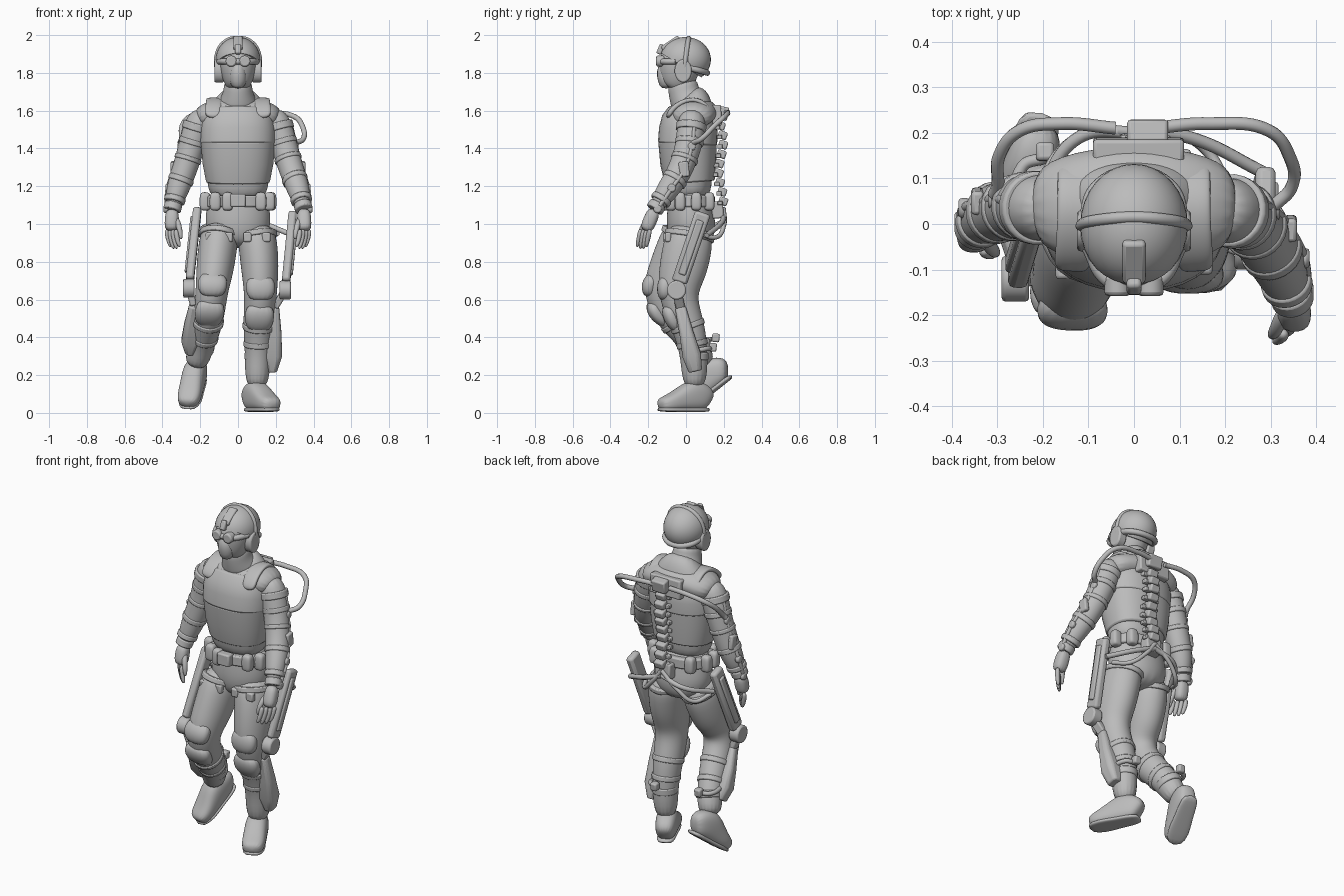
import bpy, bmesh
from math import sin, cos, pi, copysign, radians
from mathutils import Vector, Matrix

if "Cube" in bpy.data.objects:
    bpy.data.objects.remove(bpy.data.objects["Cube"])

grey = bpy.data.materials.new("plain grey")
grey.use_nodes = True
grey.diffuse_color = (.5, .5, .5, 1)
grey.node_tree.nodes["Principled BSDF"].inputs["Base Color"].default_value = (.5, .5, .5, 1)


def finish(name, bm, smooth=0, bevel=0):
    bmesh.ops.recalc_face_normals(bm, faces=bm.faces)
    mesh = bpy.data.meshes.new(name)
    bm.to_mesh(mesh)
    bm.free()
    mesh.materials.append(grey)
    mesh.shade_smooth()
    obj = bpy.data.objects.new(name, mesh)
    bpy.context.collection.objects.link(obj)
    if smooth:
        obj.modifiers.new("Rounding", "SUBSURF").levels = smooth
        obj.modifiers["Rounding"].render_levels = smooth
    else:
        mesh.set_sharp_from_angle(angle=radians(40))
    if bevel:
        edge = obj.modifiers.new("Soft edge", "BEVEL")
        edge.width, edge.segments = bevel, 2


def loft(name, rings, square=1, smooth=2, bevel=0, sides=16, place=Matrix()):
    """Skin elliptical rings (x, y, z, half width, half depth) set across their path."""
    bm = bmesh.new()
    points = [Vector(ring[:3]) for ring in rings]
    last = len(points) - 1
    phase = pi / sides
    loops = []
    for i, (point, ring) in enumerate(zip(points, rings)):
        along = (points[min(i + 1, last)] - points[max(i - 1, 0)]).normalized()
        ref = Vector((0, 1, 0)) if abs(along.x) > .9 else Vector((1, 0, 0))
        u = (ref - along * ref.dot(along)).normalized()
        v = along.cross(u)
        loop = []
        for k in range(sides):
            angle = phase + k * 2 * pi / sides
            c, s = cos(angle), sin(angle)
            c = copysign(abs(c) ** square, c) / cos(phase)
            s = copysign(abs(s) ** square, s) / cos(phase)
            loop.append(bm.verts.new(place @ (point + u * c * ring[3] + v * s * ring[4])))
        loops.append(loop)
    for low, high in zip(loops, loops[1:]):
        for k in range(sides):
            n = (k + 1) % sides
            bm.faces.new((low[k], low[n], high[n], high[k]))
    bm.faces.new(loops[0])
    bm.faces.new(loops[-1])
    finish(name, bm, smooth, bevel)


def bar(name, start, end, across, deep, bevel=.008):
    loft(name, [(*start, across, deep), (*end, across, deep)], smooth=0, bevel=bevel, sides=4)


def disc(name, centre, axis, radius, depth, tall=1):
    half = Vector(axis) * depth / 2
    centre = Vector(centre)
    loft(name, [(*(centre - half), radius, radius * tall),
                (*(centre + half), radius, radius * tall)], smooth=0, bevel=.008, sides=24)


def cuff(name, path, i, f, across, deep, height=.03):
    """A strap wrapped round a limb between two of its points."""
    a, b = Vector(path[i]), Vector(path[i + 1])
    mid, half = a.lerp(b, f), (b - a).normalized() * height / 2
    loft(name, [(*(mid - half), across, deep), (*(mid + half), across, deep)],
         smooth=0, bevel=.006, sides=24)


def hose(name, points, radius):
    curve = bpy.data.curves.new(name, "CURVE")
    curve.dimensions = "3D"
    curve.bevel_depth, curve.bevel_resolution, curve.use_fill_caps = radius, 3, True
    spline = curve.splines.new("BEZIER")
    spline.bezier_points.add(len(points) - 1)
    for knot, point in zip(spline.bezier_points, points):
        knot.co = point
        knot.handle_left_type = knot.handle_right_type = "AUTO"
    curve.materials.append(grey)
    bpy.context.collection.objects.link(bpy.data.objects.new(name, curve))


def offset(point, x=0, y=0, z=0):
    return Vector(point) + Vector((x, y, z))


# Torso, vest layers, pelvis and collar
loft("torso", [(0, .02, 1.12, .15, .11), (0, .015, 1.22, .16, .12), (0, .01, 1.32, .18, .14),
               (0, .005, 1.45, .195, .15), (0, .015, 1.54, .195, .145), (0, .03, 1.61, .175, .12),
               (0, .03, 1.66, .12, .1), (0, 0, 1.69, .08, .08)], square=.85)
loft("shoulder_yoke", [(-.225, .035, 1.55, .085, .06), (-.13, .04, 1.585, .12, .075), (0, .045, 1.6, .13, .08),
                       (.13, .04, 1.585, .12, .075), (.225, .035, 1.55, .085, .06)])
loft("vest_lower", [(0, .02, 1.22, .168, .132), (0, .012, 1.32, .187, .148),
                    (0, .008, 1.44, .198, .155)], .85, 0, .008, 32)
loft("vest_upper", [(0, .008, 1.42, .2, .157), (0, .012, 1.5, .2, .155), (0, .018, 1.55, .19, .146),
                    (0, .03, 1.6, .165, .12)], .85, 0, .012, 32)
loft("pelvis", [(0, .02, 1.2, .15, .11), (0, .02, 1.08, .168, .12),
                (0, .03, .98, .178, .135), (0, .03, .87, .12, .1)])
loft("collar", [(0, .02, 1.63, .11, .1), (0, 0, 1.67, .09, .09),
                (0, -.015, 1.71, .075, .08), (0, -.02, 1.77, .072, .08)])

# Belt with buckle and pouches
loft("belt", [(0, .02, 1.09, .177, .133), (0, .02, 1.15, .174, .133)], .9, 0, .008, 32)
bar("buckle", (0, -.12, 1.09), (0, -.12, 1.16), .04, .025)
for angle in (-75, -42, -18, 42, 68, 105, 140, -105, -140):
    a = radians(angle)
    x, y = .18 * sin(a), .02 - .135 * cos(a)
    loft("belt_pouch", [(x, y, 1.07, .022, .022), (x, y, 1.09, .03, .028),
                        (x, y, 1.14, .03, .028), (x, y, 1.17, .024, .022)], .6)

# Head, mask and helmet
loft("face", [(0, -.07, 1.71, .045, .055), (0, -.055, 1.74, .072, .085), (0, -.04, 1.8, .092, .107),
              (0, -.03, 1.87, .1, .115), (0, -.01, 1.95, .07, .08)])
loft("face_mask", [(0, -.1, 1.715, .03, .035), (0, -.105, 1.76, .05, .045),
                   (0, -.115, 1.81, .045, .045), (0, -.105, 1.86, .025, .03)], smooth=1, sides=8)
bm = bmesh.new()
bmesh.ops.create_uvsphere(bm, u_segments=32, v_segments=20, radius=1)
bmesh.ops.transform(bm, verts=bm.verts, matrix=Matrix.LocRotScale((0, -.003, 1.87), None, (.118, .135, .12)))
bmesh.ops.bisect_plane(bm, geom=bm.verts[:] + bm.edges[:] + bm.faces[:],
                       plane_co=(0, 0, 1.825), plane_no=(0, .6, 1), clear_inner=True)
bmesh.ops.holes_fill(bm, edges=bm.edges[:])
finish("helmet", bm)
bar("helmet_mount", (0, -.125, 1.925), (0, -.035, 1.985), .025, .016)
bar("mount_clip", (0, -.145, 1.9), (0, -.125, 1.95), .016, .014)
hose("headband", [(-.11, -.01, 1.8), (-.112, 0, 1.89), (-.07, .01, 1.962), (0, .015, 1.983),
                  (.07, .01, 1.962), (.112, 0, 1.89), (.11, -.01, 1.8)], .013)
hose("helmet_rear_strap", [(-.108, 0, 1.83), (-.08, .08, 1.81), (0, .112, 1.8),
                           (.08, .08, 1.81), (.108, 0, 1.83)], .016)
hose("goggle_strap", [(-.1, -.05, 1.86), (-.06, -.12, 1.86), (0, -.14, 1.86),
                      (.06, -.12, 1.86), (.1, -.05, 1.86)], .016)

# Spine column and back hub
for i in range(10):
    z, y = 1.1 + i * .05, .178 + .012 * cos(i)
    bar("vertebra", (.03, y, z), (.03, y + .014, z + .04), .03, .024)
    bar("vertebra_wing", (.03, y - .01, z), (.03, y - .01, z + .022), .05, .014, .004)
bar("back_hub", (.03, .19, 1.55), (.03, .205, 1.62), .045, .026)
bar("hub_plate", (.01, .165, 1.52), (.01, .16, 1.63), .1, .025)
bar("pelvis_plate", (.02, .17, 1.03), (.02, .165, 1.12), .05, .03)

arm_x = (.17, .21, .245, .285, .318, .348)
arm_z = (1.59, 1.53, 1.41, 1.28, 1.19, 1.08)
arm_r = (.06, .077, .07, .066, .062, .041)
leg_r = ((.1, .12), (.104, .132), (.098, .126), (.086, .105),
         (.083, .092), (.08, .086), (.066, .071), (.066, .066))
sides = {
    "left": dict(
        s=1, arm_y=(.035, .03, .015, -.03, -.09, -.165), hand_y=-.05, reach=.045,
        leg=((.09, .03, 1), (.11, .005, .86), (.117, -.02, .74), (.12, -.045, .63),
             (.113, -.015, .53), (.108, .02, .43), (.105, .045, .3), (.1, .045, .12)),
        plate=((.29, .09, 1.06), (.25, -.05, .65)), shin=((.195, -.03, .56), (.18, .05, .22)),
        foot=((.1, .035, .005), (.45, -.89, 0), (0, 0, 1))),
    "right": dict(
        s=-1, arm_y=(.035, .035, .04, .03, .02, -.01), hand_y=-.025, reach=0,
        leg=((-.09, .02, 1), (-.11, -.03, .86), (-.123, -.075, .75), (-.138, -.13, .65),
             (-.15, -.1, .55), (-.165, -.03, .46), (-.195, .06, .35), (-.23, .1, .24)),
        plate=((-.215, .03, 1.08), (-.26, -.12, .66)), shin=((-.235, -.11, .57), (-.255, .04, .32)),
        foot=((-.222, .175, .13), (-.23, -.77, -.6), (-.1, -.6, .8)))}

for side, part in sides.items():
    s, leg = part["s"], part["leg"]

    # Helmet ear cup, goggle and vest shoulder strap
    disc(side + "_ear_cup", (s * .1, -.015, 1.81), (1, 0, 0), .045, .05, 1.35)
    disc(side + "_goggle", (s * .036, -.135, 1.862), (0, 1, 0), .029, .045)
    loft(side + "_vest_strap", [(s * .135, -.1, 1.56, .042, .016), (s * .13, -.07, 1.62, .042, .014),
                                (s * .125, .02, 1.668, .042, .013), (s * .125, .1, 1.645, .042, .014),
                                (s * .125, .145, 1.56, .042, .016)], square=.6)

    # Arm with straps and outer brace
    arm = [(s * x, y, z) for x, y, z in zip(arm_x, part["arm_y"], arm_z)]
    loft(side + "_arm", [(*p, r, r) for p, r in zip(arm, arm_r)])
    for i, f, r, h in ((1, .15, .08, .04), (1, .8, .075, .03), (2, .5, .072, .025),
                       (3, .5, .068, .03), (4, .55, .056, .03), (4, .9, .047, .04)):
        cuff(side + "_arm_strap", arm, i, f, r, r, h)
    brace = [offset(p, s * (r - .008), .015) for p, r in zip(arm, arm_r)][1:]
    hose(side + "_arm_brace", brace, .011)
    for p in brace[1:]:
        disc(side + "_brace_joint", p, (1, 0, 0), .022, .026)
    bar(side + "_elbow_clamp", offset(brace[2], 0, .01, -.03), offset(brace[2], 0, 0, .05), .014, .026)

    # Hand with four fingers and thumb, turned half forward
    wrist = Vector(arm[-1])
    drift = part["hand_y"]
    knuckle = offset(wrist, s * .005, drift, -.12)
    loft(side + "_palm", [(*wrist, .034, .034), (*wrist.lerp(knuckle, .5), .038, .038),
                          (*knuckle, .036, .034)], square=.8)
    for k in range(4):
        spread = (k - 1.5) * .016
        root = offset(knuckle, s * spread, spread, .015)
        tip = offset(root, -s * .022, drift * .4, -.115 + .01 * abs(k - 1.5))
        loft(side + "_finger", [(*root, .014, .014), (*offset(root.lerp(tip, .5), s * .006), .013, .013),
                                (*tip, .01, .01)], sides=8)
    loft(side + "_thumb", [(*offset(wrist, -s * .015, -.015, -.04), .018, .018),
                           (*offset(knuckle, -s * .045, -.025, .02), .015, .015),
                           (*offset(knuckle, -s * .052, -.03, -.045), .01, .01)], sides=8)

    # Leg, knee guards and straps
    loft(side + "_leg", [(*p, *r) for p, r in zip(leg, leg_r)])
    upper = [offset(leg[2], 0, -.08, -.01), offset(leg[3], 0, -.07, .03), offset(leg[3], 0, -.06, -.04)]
    lower = [offset(leg[3], 0, -.05, -.05), offset(leg[4], 0, -.07, -.02), offset(leg[5], 0, -.05)]
    for label, pad in (("knee_guard", upper), ("shin_guard", lower)):
        loft(f"{side}_{label}", [(*p, w, d) for p, w, d in zip(pad, (.065, .084, .06), (.035, .046, .035))], .8)
    cuff(side + "_thigh_strap", leg, 0, .45, .108, .132)
    cuff(side + "_calf_strap", leg, 4, .7, .085, .092)
    cuff(side + "_shin_strap", leg, 5, .5, .077, .083)
    cuff(side + "_boot_top", leg, 6, 0, .07, .074, .04)
    strap = offset(leg[0], s * .01, -.135, -.07)
    for x in (-.05, .05):
        bar(side + "_thigh_buckle", offset(strap, x, .01, -.025), offset(strap, x, .01, .025), .022, .016)

    # Boot and sole
    origin, toe, up = (Vector(v) for v in part["foot"])
    back = -toe.normalized()
    across = back.cross(up).normalized()
    place = Matrix((across, back, across.cross(back))).transposed().to_4x4()
    place.translation = origin
    loft(side + "_boot", [(0, .1, .05, .035, .045), (0, .07, .075, .056, .073), (0, 0, .09, .062, .088),
                          (0, -.07, .065, .062, .063), (0, -.14, .046, .064, .044),
                          (0, -.2, .037, .047, .032)], .75, place=place)
    loft(side + "_sole", [(0, .1, .012, .04, .012), (0, .03, .012, .052, .012), (0, -.04, .012, .052, .012),
                          (0, -.13, .012, .066, .012), (0, -.205, .014, .04, .012)], .6, 1, place=place)

    # Thigh plate, knee joint and shin plate
    top, joint = (Vector(p) for p in part["plate"])
    bar(side + "_thigh_plate", top, top.lerp(joint, .9), .022, .042, .014)
    bar(side + "_thigh_rib", offset(top.lerp(joint, .1), s * .02), offset(top.lerp(joint, .8), s * .02), .012, .02)
    disc(side + "_knee_joint", joint, (1, 0, 0), .05, .06)
    start, end = (Vector(p) for p in part["shin"])
    bar(side + "_knee_link", joint, start, .018, .025)
    loft(side + "_shin_plate", [(*start, .022, .028), (*start.lerp(end, .4), .04, .036),
                                (*start.lerp(end, .75), .048, .048), (*end, .025, .035)], .6, 0, .01, 8)
    anchor = offset(leg[6], 0, .085, .04)
    hose(side + "_calf_rod", [start.lerp(end, .7), offset(anchor, s * .05, -.02), anchor], .013)
    bar(side + "_calf_knob", offset(anchor, 0, .01, -.015), offset(anchor, 0, .015, .03), .02, .02)

    # Hip hoses and shoulder hose
    hose(side + "_hip_hose", [(.02, .2, 1.08), (s * .09, .2, .99), (s * .16, .16, .93), (s * .21, .07, .95)], .012)
    hose(side + "_hip_rod", [(.02, .2, 1.05), (s * .12, .19, 1.01), offset(top, 0, .02, -.12)], .014)
    reach = part["reach"]
    hose(side + "_shoulder_hose", [(s * .04, .21, 1.59), (s * .16, .22, 1.59), (s * (.25 + reach), .205, 1.57),
                                   (s * (.295 + reach), .15, 1.52), (s * (.3 + reach), .08, 1.45),
                                   offset(brace[1], 0, .01, .02)], .014)
